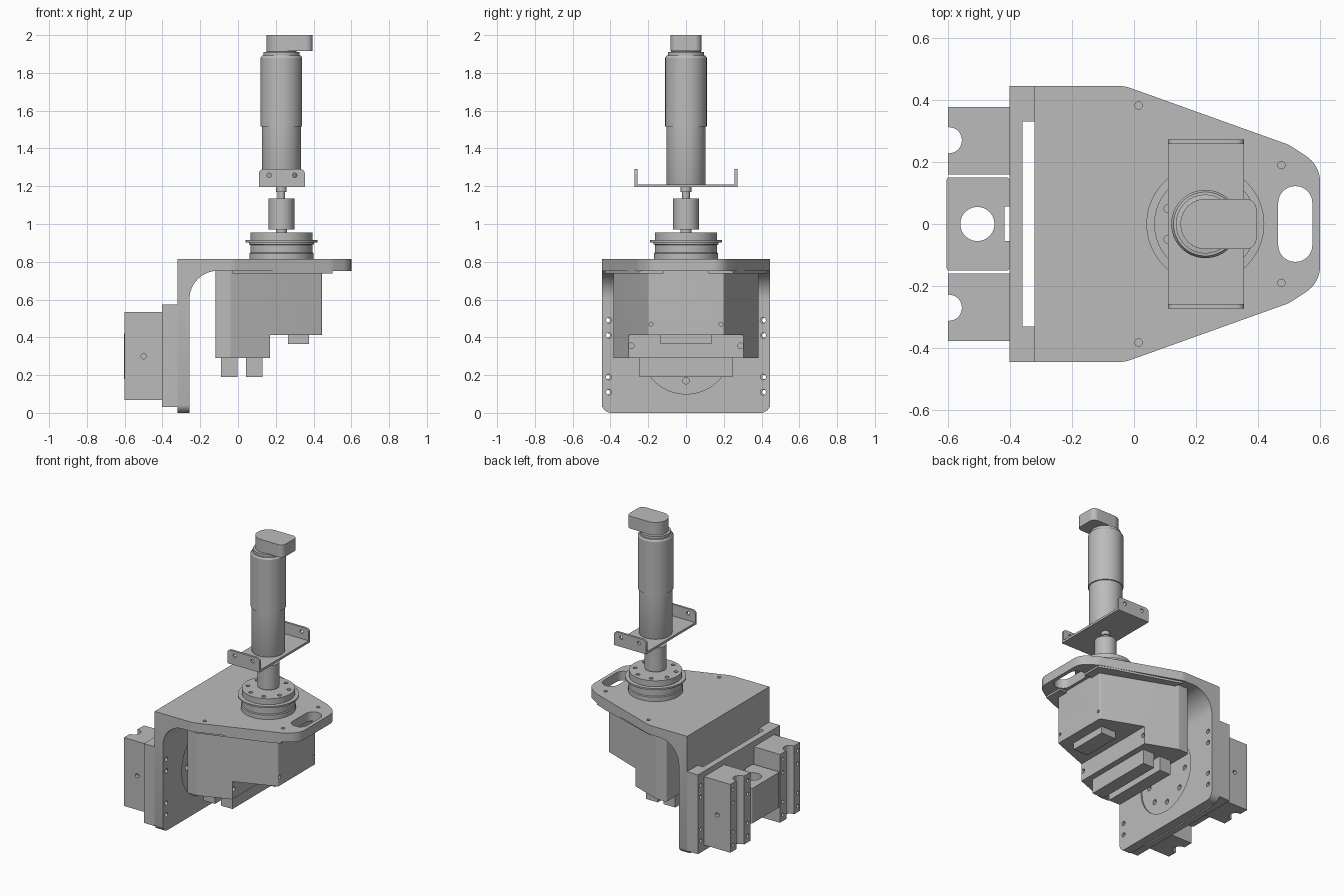
import bpy, bmesh, math
from mathutils import Vector

if "Cube" in bpy.data.objects:
    bpy.data.objects.remove(bpy.data.objects["Cube"], do_unlink=True)

metal = bpy.data.materials.new("plain_grey_metal")
metal.use_nodes = True
GREY = (0.5, 0.5, 0.5, 1)
metal.diffuse_color = GREY
metal.node_tree.nodes["Principled BSDF"].inputs["Base Color"].default_value = GREY

# Outline axes for a prism along x, y or z
PLACE = {"x": lambda a, b, t: (t, a, b),
         "y": lambda a, b, t: (a, t, b),
         "z": lambda a, b, t: (a, b, t)}


def finish(name, bm):
    bmesh.ops.recalc_face_normals(bm, faces=bm.faces)
    mesh = bpy.data.meshes.new(name)
    bm.to_mesh(mesh)
    bm.free()
    mesh.materials.append(metal)
    ob = bpy.data.objects.new(name, mesh)
    bpy.context.collection.objects.link(ob)
    return ob


def add_prism(bm, outline, axis, lo, hi):
    ends = [[bm.verts.new(PLACE[axis](a, b, t)) for a, b in outline] for t in (lo, hi)]
    for ring in ends:
        bm.faces.new(ring)
    n = len(outline)
    for i in range(n):
        j = (i + 1) % n
        bm.faces.new((ends[0][i], ends[0][j], ends[1][j], ends[1][i]))


def prism(name, outline, axis, lo, hi):
    bm = bmesh.new()
    add_prism(bm, outline, axis, lo, hi)
    return finish(name, bm)


def rounded(corners, steps=8):
    """Round each (a, b, radius) corner of a polygon."""
    out = []
    n = len(corners)
    for i, (a, b, r) in enumerate(corners):
        p = Vector((a, b))
        if r == 0:
            out.append((a, b))
            continue
        u = (Vector(corners[i - 1][:2]) - p).normalized()
        v = (Vector(corners[(i + 1) % n][:2]) - p).normalized()
        half = u.angle(v) / 2
        centre = p + (u + v).normalized() * r / math.sin(half)
        s, e = [p + d * r / math.tan(half) - centre for d in (u, v)]
        turn = s.angle_signed(e)
        for k in range(steps + 1):
            w = turn * k / steps
            c, sn = math.cos(-w), math.sin(-w)
            out.append((centre.x + s.x * c - s.y * sn, centre.y + s.x * sn + s.y * c))
    return out


def rect(a0, a1, b0, b1, r=0):
    return rounded([(a0, b0, r), (a1, b0, r), (a1, b1, r), (a0, b1, r)])


def circle(a, b, r, n=24):
    return [(a + r * math.cos(2 * math.pi * k / n), b + r * math.sin(2 * math.pi * k / n))
            for k in range(n)]


def box(name, x, y, z, r=0):
    return prism(name, rect(*x, *y, r), "z", *z)


def boolean(ob, cutter, op="DIFFERENCE"):
    mod = ob.modifiers.new("cut", "BOOLEAN")
    mod.operation, mod.object, mod.solver = op, cutter, "EXACT"
    bpy.context.view_layer.update()
    graph = bpy.context.evaluated_depsgraph_get()
    mesh = bpy.data.meshes.new_from_object(ob.evaluated_get(graph))
    ob.modifiers.clear()
    ob.data = mesh
    bpy.data.objects.remove(cutter, do_unlink=True)


def drill(ob, outlines, axis, lo, hi):
    bm = bmesh.new()
    for o in outlines:
        add_prism(bm, o, axis, lo, hi)
    boolean(ob, finish("cutter", bm))


def lathe(name, profile, x=0.23, n=64):
    """Turn a (radius, z) profile about a vertical axis."""
    bm = bmesh.new()
    rings = [[bm.verts.new((x + a, b, z)) for a, b in circle(0, 0, r, n)] for r, z in profile]
    for low, high in zip(rings, rings[1:]):
        for i in range(n):
            j = (i + 1) % n
            bm.faces.new((low[i], low[j], high[j], high[i]))
    bm.faces.new(rings[0])
    bm.faces.new(rings[-1])
    return finish(name, bm)


def mirrored(half):
    return half + [(x, -y, r) for x, y, r in reversed(half)]


# Angle bracket: side profile limited by its plan and its rounded end
bracket = prism("angle_bracket", rounded([
    (-0.32, 0, 0), (-0.257, 0, 0), (-0.257, 0.752, 0.15),
    (0.6, 0.752, 0), (0.6, 0.815, 0), (-0.32, 0.815, 0)], 16), "y", -0.5, 0.5)
plan = rounded(mirrored([(-0.33, 0.445, 0), (-0.03, 0.445, 0.12), (0.5, 0.255, 0.1), (0.6, 0.19, 0.1)]))
boolean(bracket, prism("cutter", plan, "z", -0.1, 0.9), "INTERSECT")
end = rounded([(-0.446, 0, 0.05), (0.446, 0, 0.05), (0.446, 0.9, 0), (-0.446, 0.9, 0)])
boolean(bracket, prism("cutter", end, "x", -0.4, 0.7), "INTERSECT")
drill(bracket, [rect(0.465, 0.575, -0.122, 0.122, 0.054)]
      + [circle(x, s * y, 0.012) for x, y in ((0.015, 0.382), (0.475, 0.19)) for s in (-1, 1)],
      "z", 0.7, 0.9)
drill(bracket, [circle(s * 0.408, z, 0.015) for s in (-1, 1) for z in (0.11, 0.19, 0.41, 0.49)],
      "x", -0.35, -0.2)
# Round mounting seat with a ring of bolt holes
drill(bracket, [circle(0, 0.34, 0.24, 64)], "x", -0.267, -0.2)
drill(bracket, [circle(0.17 * math.cos(k * math.pi / 4), 0.34 + 0.17 * math.sin(k * math.pi / 4), 0.017)
                for k in range(8)], "x", -0.3, -0.2)

# Ribs under the edges of the top plate
for side, s in (("left", 1), ("right", -1)):
    rib = [(-0.03, 0.43), (0.4, 0.29), (0.5, 0.25), (0.5, 0.12), (0.4, 0.12), (0, 0.3)]
    prism("edge_rib_" + side, [(x, s * y) for x, y in rib], "z", 0.739, 0.753)

# Gearbox housing with a stepped underside
housing = prism("gearbox_housing", rounded(mirrored(
    [(-0.12, 0.385, 0.015), (-0.04, 0.385, 0.01), (0.445, 0.2, 0.01)])), "z", 0.29, 0.752)
boolean(housing, box("cutter", (0.17, 0.6), (-0.5, 0.5), (0.2, 0.412)))
drill(housing, [circle(s * 0.185, 0.47, 0.01) for s in (-1, 1)], "x", 0.42, 0.5)
drill(housing, [circle(s * 0.29, 0.355, 0.015) for s in (-1, 1)], "x", 0.14, 0.2)
box("rear_connector", (-0.09, -0.003), (-0.245, 0.245), (0.19, 0.3))
box("middle_connector", (0.042, 0.13), (-0.245, 0.245), (0.19, 0.3))
box("front_connector", (0.265, 0.375), (-0.135, 0.135), (0.365, 0.42))

# Back plate with a vertical channel
back = box("back_plate", (-0.402, -0.32), (-0.445, 0.445), (0.03, 0.573))
boolean(back, box("cutter", (-0.36, -0.3), (-0.33, 0.33), (0, 0.7)))
drill(back, [circle(s * 0.415, z, 0.012) for s in (-1, 1) for z in (0.11, 0.19, 0.41, 0.49)],
      "x", -0.45, -0.3)

# Grooved guide blocks and the centre nut block
for side, s in (("left", 1), ("right", -1)):
    y = sorted((s * 0.16, s * 0.377))
    block = box("guide_block_" + side, (-0.6, -0.402), y, (0.067, 0.535))
    drill(block, [rect(-0.64, -0.555, s * 0.27 - 0.042, s * 0.27 + 0.042, 0.041)], "z", 0, 0.6)
    drill(block, [circle(s * y0, z, 0.012) for y0 in (0.19, 0.35)
                  for z in (0.11, 0.2, 0.4, 0.49)], "x", -0.65, -0.57)
    drill(block, [circle(-0.5, 0.3, 0.014)], "y", *sorted((s * 0.35, s * 0.4)))
nut = box("nut_block", (-0.604, -0.402), (-0.15, 0.15), (0.18, 0.42), 0.008)
drill(nut, [circle(-0.505, 0, 0.055, 40), rect(-0.417, -0.39, -0.055, 0.057)], "z", 0.1, 0.5)

# Bearing flange with a bolt circle
flange = lathe("bearing_flange", [
    (0.17, 0.81), (0.17, 0.845), (0.165, 0.85), (0.165, 0.89), (0.172, 0.892), (0.172, 0.902),
    (0.19, 0.903), (0.19, 0.914), (0.165, 0.915), (0.165, 0.955)])
drill(flange, [circle(0.23 + 0.13 * math.cos((k + 0.5) * math.pi / 4),
                      0.13 * math.sin((k + 0.5) * math.pi / 4), 0.013) for k in range(8)], "z", 0.93, 1)

# Drive shaft and coupling
lathe("drive_shaft", [(0.03, 0.94), (0.03, 1.0), (0.02, 1.0), (0.02, 1.17), (0.028, 1.17), (0.028, 1.2)], n=32)
lathe("shaft_coupling", [(0.068, 0.97), (0.068, 1.135)])

# Motor cradle with upturned ears
box("motor_cradle", (0.11, 0.355), (-0.272, 0.272), (1.195, 1.21))
for side, s in (("left", 1), ("right", -1)):
    ear = prism("cradle_ear_" + side, rounded([
        (0.11, 1.195, 0), (0.355, 1.195, 0), (0.355, 1.29, 0.025), (0.11, 1.29, 0.025)]),
        "y", *sorted((s * 0.258, s * 0.273)))
    drill(ear, [circle(x, 1.258, 0.012) for x in (0.165, 0.3)], "y", -0.4, 0.4)

# Motor body and offset end cap
lathe("motor_body", [
    (0.1, 1.205), (0.104, 1.215), (0.104, 1.515), (0.11, 1.517), (0.11, 1.88), (0.103, 1.892),
    (0.095, 1.893), (0.095, 1.91), (0.08, 1.912), (0.08, 1.92)])
prism("motor_end_cap", rounded([(0.15, -0.081, 0.08), (0.395, -0.081, 0.035),
                                (0.395, 0.081, 0.035), (0.15, 0.081, 0.08)], 14), "z", 1.915, 2.0)

# Smooth the turned surfaces and keep machined edges sharp
parts = [o for o in bpy.context.scene.objects if o.type == "MESH"]
for o in parts:
    o.select_set(True)
bpy.context.view_layer.objects.active = parts[0]
bpy.ops.object.shade_smooth_by_angle(angle=math.radians(30))
